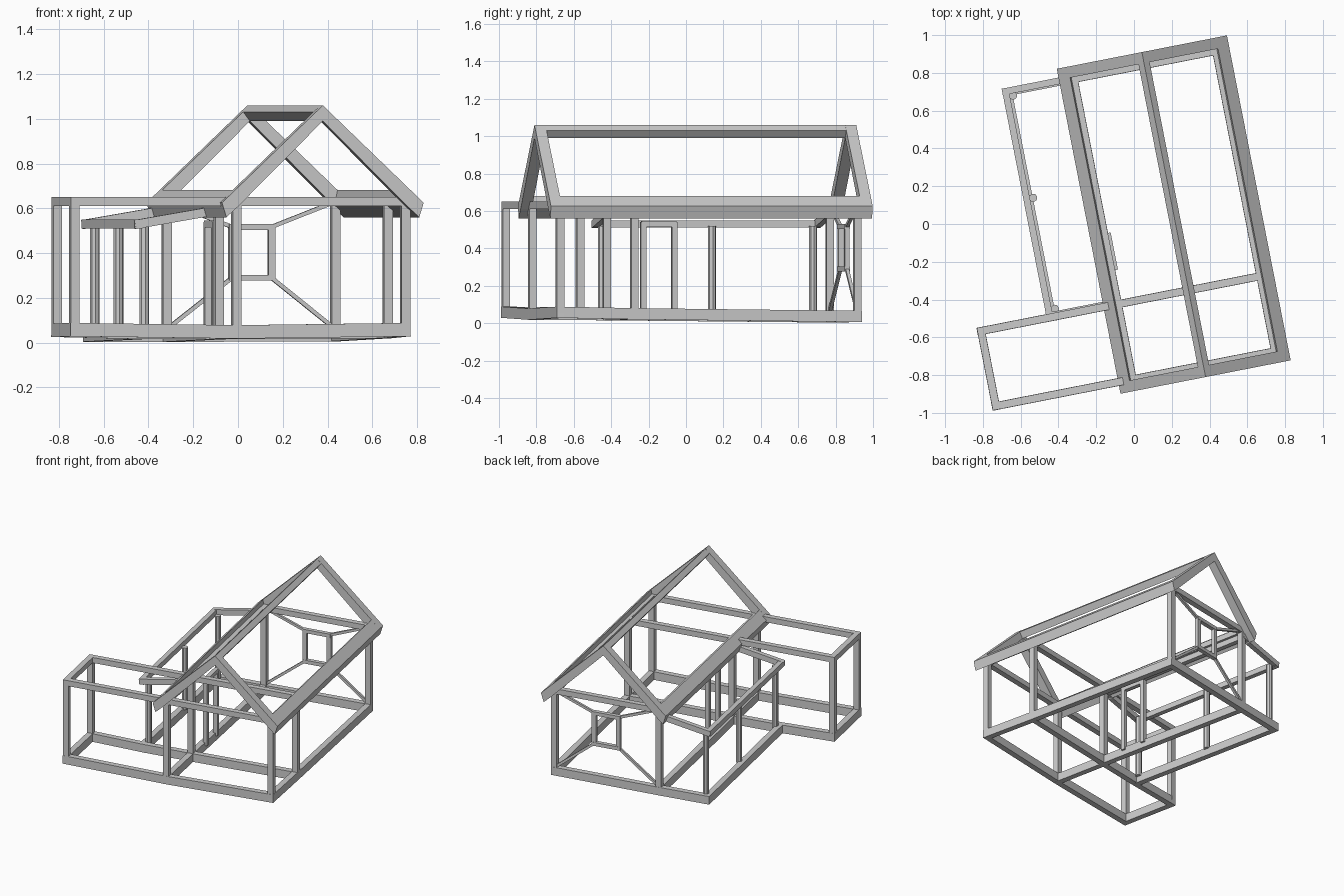
import bpy, bmesh, math
from mathutils import Vector, Matrix

if "Cube" in bpy.data.objects:
    bpy.data.objects.remove(bpy.data.objects["Cube"])

TURN = math.radians(11.1)   # the whole house is turned about z


def finish(name, bm):
    bmesh.ops.recalc_face_normals(bm, faces=bm.faces)
    me = bpy.data.meshes.new(name)
    bm.to_mesh(me)
    bm.free()
    ob = bpy.data.objects.new(name, me)
    ob.rotation_euler.z = TURN
    bpy.context.collection.objects.link(ob)
    return ob


def beams(name, pairs, w, h, ext=0.0):
    """Boxes of width w and height h between pairs of points."""
    bm = bmesh.new()
    for p, q in pairs:
        p, q = Vector(p), Vector(q)
        d = (q - p).normalized()
        ref = Vector((0, 1, 0)) if abs(d.z) > 0.9 else Vector((0, 0, 1))
        side = d.cross(ref).normalized()
        up = side.cross(d)
        m = Matrix((side * w, d * ((q - p).length + 2 * ext), up * h)).transposed().to_4x4()
        m.translation = (p + q) / 2
        bmesh.ops.create_cube(bm, size=1, matrix=m)
    return finish(name, bm)


def prism(name, profile, v0, v1):
    """Extrude a (u, z) profile along the house from v0 to v1."""
    bm = bmesh.new()
    f = bm.faces.new([bm.verts.new((u, v0, z)) for u, z in profile])
    new = bmesh.ops.extrude_face_region(bm, geom=[f])['geom']
    bmesh.ops.translate(bm, vec=(0, v1 - v0, 0),
                        verts=[g for g in new if isinstance(g, bmesh.types.BMVert)])
    return finish(name, bm)


def loop(pts):
    return list(zip(pts, pts[1:] + pts[:1]))


# Plan corners: wing, main house, porch (base centre height as z)
WL, ML, MR, PL = -0.903, -0.165, 0.603, -0.52
F, W, B = -0.805, -0.40, 0.815
wf, wb = (WL, F, .058), (WL, W, .055)
mf, rf = (ML, F, .048), (MR, F, .058)
mw, rw = (ML, W, .045), (MR, W, .05)
mb, rb = (ML, B, .033), (MR, B, .036)
pw, pb = (PL, W, .046), (PL, B, .034)

# Ground frame
beams("base_frame", [(wf, mf), (mf, rf), (rf, rw), (rw, rb), (rb, mb), (mb, pb),
                     (pb, pw), (pw, wb), (wb, wf), (mf, mw), (mw, mb), (pw, mw), (mw, rw)],
      .042, .06, .021)

# Wall posts
corners = [wf, wb, mf, rf, mw, rw, mb, rb]
beams("wall_posts", [((u, v, z), (u, v, .62)) for u, v, z in corners], .04, .04)

# Wall top frame
T = .63
top = lambda p: (p[0], p[1], T)
beams("wall_top_frame", [(top(a), top(b)) for a, b in
                         [(wf, rf), (wf, wb), (wb, rw), (rf, rb), (mb, rb), (mf, mb)]],
      .04, .04, .02)

# Main roof: two chevron gables, two eaves and a ridge
RC, HW = 0.216, 0.459
half = [(HW, .625), (HW - .02, .56), (HW - .075, .61)]
chevron = [(RC, 1.06)] + [(RC + u, z) for u, z in half] + [(RC, .99)] + \
          [(RC - u, z) for u, z in reversed(half)]
prism("front_gable", chevron, -.868, -.808)
prism("back_gable", chevron, .825, .885)
eave = half + [(HW - .06, .681)]
for s, n in ((1, "right_eave"), (-1, "left_eave")):
    prism(n, [(RC + s * u, z) for u, z in eave], -.867, .884)
prism("ridge_beam", [(RC, 1.059), (RC + .03, 1.03), (RC, .99), (RC - .03, 1.03)], -.867, .884)

# Sloping porch roof frame
o0, o1, i1, i0 = (-.532, W + .01, .53), (-.532, .82, .53), (-.18, .82, .59), (-.18, W + .01, .59)
beams("porch_roof_frame", loop([o0, o1, i1, i0]), .035, .04, .015)

# Eight-sided porch posts
bm = bmesh.new()
for v in (-.36, .239, .79):
    bmesh.ops.create_cone(bm, cap_ends=True, segments=8, radius1=.022, radius2=.022, depth=.46,
                          matrix=Matrix.Translation((-.497, v, .29)))
finish("porch_posts", bm)

# Door frame in the left wall
d = [(-.145, -.035, .06), (-.145, -.035, .53), (-.145, -.205, .53), (-.145, -.205, .06)]
beams("door_frame", list(zip(d, d[1:])), .03, .03, .01)

# Back window with struts to the wall corners
win = [(.133, B, .29), (.312, B, .29), (.312, B, .517), (.133, B, .517)]
wall = [(ML, B, .06), (MR, B, .06), (MR, B, T), (ML, B, T)]
beams("window_frame", loop(win), .03, .026, .012)
beams("window_struts", list(zip(win, wall)), .018, .018)
